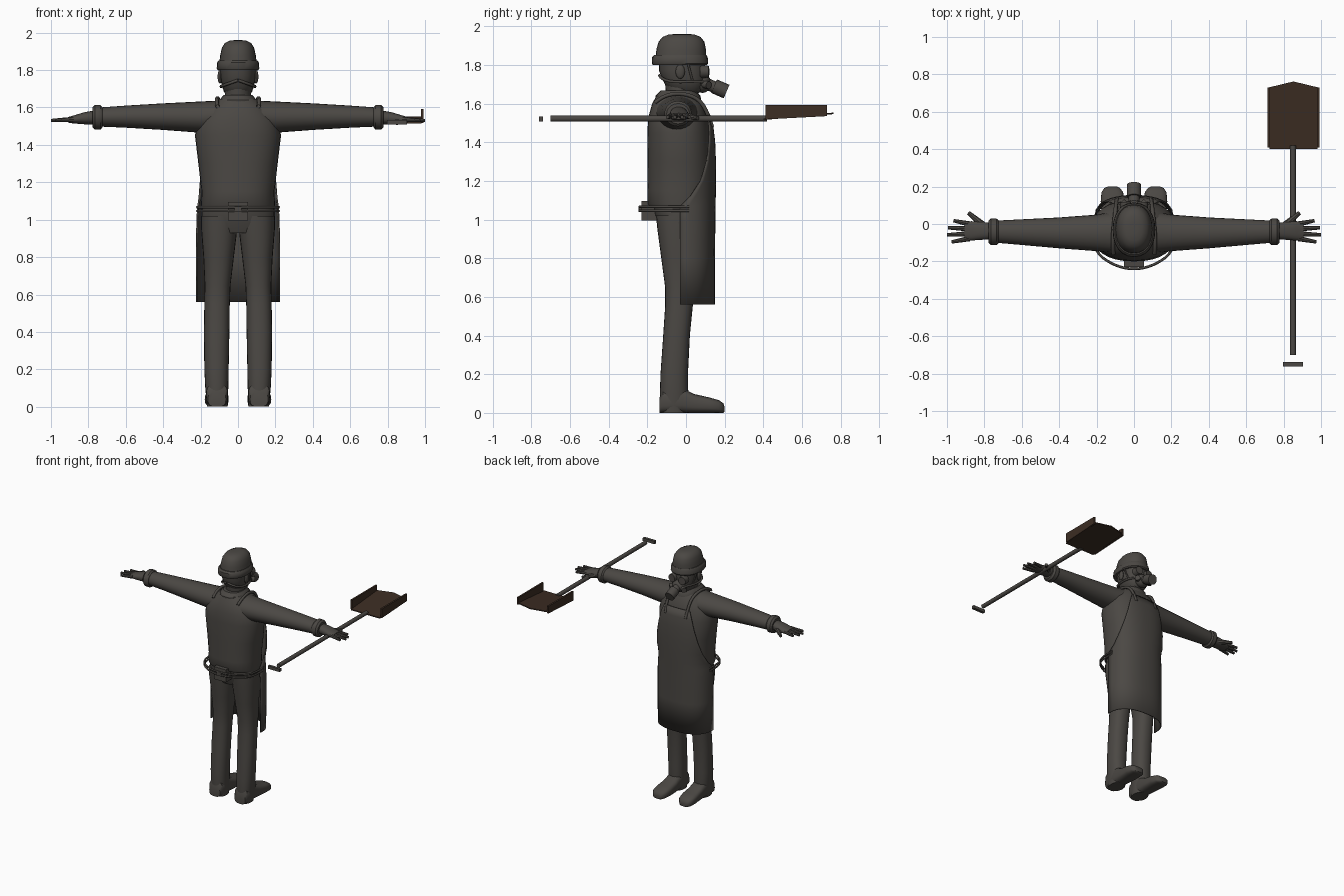
import bpy, bmesh, math
from mathutils import Vector

if "Cube" in bpy.data.objects:
    bpy.data.objects.remove(bpy.data.objects["Cube"])


def material(name, rgb):
    m = bpy.data.materials.new(name)
    m.diffuse_color = (*rgb, 1)
    m.use_nodes = True
    m.node_tree.nodes["Principled BSDF"].inputs["Base Color"].default_value = m.diffuse_color
    return m


CLOTH = material("dark_grey_cloth", (0.070, 0.064, 0.057))
BROWN = material("dark_brown_wood", (0.045, 0.026, 0.017))


def finish(name, bm, mat=CLOTH, angle=40):
    bmesh.ops.recalc_face_normals(bm, faces=bm.faces)
    me = bpy.data.meshes.new(name)
    bm.to_mesh(me)
    bm.free()
    me.materials.append(mat)
    ob = bpy.data.objects.new(name, me)
    bpy.context.collection.objects.link(ob)
    bpy.ops.object.select_all(action='DESELECT')
    bpy.context.view_layer.objects.active = ob
    ob.select_set(True)
    if angle:
        bpy.ops.object.shade_smooth_by_angle(angle=math.radians(angle))
    return ob


def loft(name, rings, axis='z', power=2.3, n=24, mat=CLOTH):
    """Rings: (station, low_a, high_a, low_b, high_b) across the axis."""
    bm = bmesh.new()
    loops = []
    for st, a0, a1, b0, b1 in rings:
        loop = []
        for i in range(n):
            t = math.tau * i / n
            c, s = math.cos(t), math.sin(t)
            a = (a0 + a1) / 2 + (a1 - a0) / 2 * math.copysign(abs(c) ** (2 / power), c)
            b = (b0 + b1) / 2 + (b1 - b0) / 2 * math.copysign(abs(s) ** (2 / power), s)
            co = {'x': (st, a, b), 'y': (a, st, b), 'z': (a, b, st)}[axis]
            loop.append(bm.verts.new(co))
        loops.append(loop)
    for p, q in zip(loops, loops[1:]):
        for i in range(n):
            bm.faces.new((p[i], p[(i + 1) % n], q[(i + 1) % n], q[i]))
    bm.faces.new(loops[0])
    bm.faces.new(loops[-1])
    return finish(name, bm, mat)


def rod(name, a, b, r1, r2=None, n=12, mat=CLOTH):
    a, b = Vector(a), Vector(b)
    bm = bmesh.new()
    bmesh.ops.create_cone(bm, cap_ends=True, segments=n, radius1=r1,
                          radius2=r1 if r2 is None else r2, depth=(b - a).length)
    rot = (b - a).to_track_quat('Z', 'Y')
    for v in bm.verts:
        v.co = rot @ v.co + (a + b) / 2
    return finish(name, bm, mat)


def ball(name, c, r):
    bm = bmesh.new()
    bmesh.ops.create_uvsphere(bm, u_segments=16, v_segments=10, radius=1)
    for v in bm.verts:
        v.co = Vector(c) + Vector(v.co[i] * r[i] for i in range(3))
    return finish(name, bm)


def box(name, c, size, mat=CLOTH):
    bm = bmesh.new()
    bmesh.ops.create_cube(bm, size=1)
    for v in bm.verts:
        v.co = Vector(c) + Vector(v.co[i] * size[i] for i in range(3))
    return finish(name, bm, mat, 0)


def strap(name, pts, r, cyclic=False):
    cu = bpy.data.curves.new(name, 'CURVE')
    cu.dimensions = '3D'
    cu.bevel_depth = r
    cu.bevel_resolution = 1
    cu.resolution_u = 4
    sp = cu.splines.new('NURBS')
    sp.points.add(len(pts) - 1)
    for p, co in zip(sp.points, pts):
        p.co = (*co, 1)
    sp.use_cyclic_u = cyclic
    sp.use_endpoint_u = True
    sp.order_u = 3
    cu.materials.append(CLOTH)
    ob = bpy.data.objects.new(name, cu)
    bpy.context.collection.objects.link(ob)


def grid_sheet(name, rows, cols, point, thick):
    bm = bmesh.new()
    vs = [[bm.verts.new(point(r, c / cols * 2 - 1)) for c in range(cols + 1)] for r in rows]
    for p, q in zip(vs, vs[1:]):
        for i in range(cols):
            bm.faces.new((p[i], p[i + 1], q[i + 1], q[i]))
    ob = finish(name, bm)
    mod = ob.modifiers.new("thickness", 'SOLIDIFY')
    mod.thickness = thick
    mod.offset = 0


# Jacket body and pelvis
loft("jacket", [(1.065, -.195, .195, -.19, .12), (1.08, -.198, .198, -.2, .13),
                (1.15, -.195, .195, -.2, .13), (1.3, -.212, .212, -.2, .135),
                (1.45, -.23, .23, -.2, .125), (1.53, -.215, .215, -.195, .11),
                (1.6, -.16, .16, -.175, .09), (1.645, -.1, .1, -.15, .055)], n=32)
loft("pelvis", [(.93, -.17, .17, -.13, .05), (.98, -.197, .197, -.15, .07),
                (1.04, -.197, .197, -.165, .1), (1.09, -.19, .19, -.17, .11)])

# Collar, neck, head
loft("collar", [(1.61, -.1, .1, -.16, .08), (1.64, -.1, .1, -.158, .075),
                (1.668, -.075, .075, -.13, .05)])
loft("neck", [(1.62, -.07, .07, -.1, .05), (1.72, -.07, .07, -.11, .05)], power=2)
loft("head", [(1.65, -.045, .045, -.05, .06), (1.67, -.068, .068, -.09, .085),
              (1.71, -.085, .085, -.115, .1), (1.77, -.094, .094, -.14, .1),
              (1.84, -.096, .096, -.14, .095)])

# Helmet dome and rolled rim
loft("helmet_dome", [(1.84, -.1, .1, -.158, .103), (1.88, -.095, .095, -.153, .103),
                     (1.92, -.086, .086, -.142, .095), (1.945, -.07, .07, -.12, .075),
                     (1.957, -.045, .045, -.09, .045), (1.96, -.02, .02, -.05, .01)], power=2.2)
loft("helmet_rim", [(1.8, -.108, .108, -.172, .108), (1.808, -.114, .114, -.177, .115),
                    (1.84, -.112, .112, -.175, .112), (1.852, -.103, .103, -.163, .105)], power=2.2)

# Breathing mask
ball("mask_cup", (0, .085, 1.705), (.055, .045, .05))
rod("mask_pipe", (0, .1, 1.705), (0, .16, 1.68), .03)
rod("mask_filter", (0, .145, 1.69), (0, .21, 1.662), .038, n=16)

for s, side in ((1, "right"), (-1, "left")):
    # Goggles, mask valves, ears, mask straps
    rod(f"goggle_{side}", (s * .042, .075, 1.765), (s * .046, .118, 1.765), .034, .03, 16)
    rod(f"mask_valve_{side}", (s * .035, .09, 1.7), (s * .065, .118, 1.695), .02)
    ball(f"ear_{side}", (s * .097, -.03, 1.765), (.012, .024, .037))
    strap(f"mask_strap_{side}", [(s * .04, .1, 1.71), (s * .088, .05, 1.715),
                                 (s * .094, -.06, 1.71), (s * .06, -.125, 1.725),
                                 (0, -.137, 1.745)], .008)
    strap(f"helmet_strap_{side}", [(s * .1, .01, 1.81), (s * .096, .03, 1.72), (s * .03, .055, 1.65)], .006)
    # Apron shoulder strap
    strap(f"shoulder_strap_{side}", [(s * .11, -.16, 1.605), (s * .115, -.12, 1.64), (s * .11, -.03, 1.655),
                                     (s * .1, .06, 1.63), (s * .095, .11, 1.56),
                                     (s * .09, .135, 1.48)], .011)

    # Sleeve and cuff
    loft(f"sleeve_{side}", [(s * .08, -.16, .07, 1.47, 1.638), (s * .2, -.145, .05, 1.465, 1.632),
                            (s * .4, -.13, .035, 1.48, 1.622), (s * .6, -.112, .025, 1.492, 1.61),
                            (s * .74, -.1, .018, 1.498, 1.6)], 'x', 2)
    loft(f"cuff_{side}", [(s * .725, -.104, .02, 1.493, 1.603), (s * .735, -.112, .029, 1.482, 1.613),
                          (s * .765, -.112, .029, 1.482, 1.613), (s * .778, -.1, .018, 1.495, 1.6)], 'x', 2)
    # Hand with four fingers and a thumb
    loft(f"hand_{side}", [(s * .76, -.08, .005, 1.51, 1.585), (s * .82, -.085, .012, 1.51, 1.575),
                          (s * .87, -.088, .015, 1.514, 1.56), (s * .905, -.085, .01, 1.518, 1.55)], 'x')
    for i, tip in enumerate((.975, 1.0, .995, .965)):
        y = -.078 + .026 * i
        rod(f"finger_{i + 1}_{side}", (s * .88, y, 1.536),
            (s * tip, y + (i - 1.5) * .012, 1.53), .0145, .009, 8)
    rod(f"thumb_{side}", (s * .81, -.005, 1.535), (s * .885, .06, 1.525), .02, .011, 8)

    # Trouser leg
    legs = [(.0, .055, .165, -.13, .0), (.1, .052, .175, -.135, .012), (.2, .05, .18, -.132, .01),
            (.4, .046, .182, -.118, .02), (.55, .044, .18, -.108, .035), (.65, .04, .178, -.108, .05),
            (.8, .022, .185, -.128, .06), (.95, .004, .197, -.148, .07), (1.02, .0, .197, -.155, .08)]
    loft(f"trouser_leg_{side}", [(z, *sorted((s * a, s * b)), c, d) for z, a, b, c, d in legs])
    # Boot
    boot = [(-.137, .065, .16, 0, .08), (-.12, .055, .17, 0, .12), (-.02, .055, .17, 0, .13),
            (.04, .052, .172, 0, .098), (.12, .05, .178, 0, .08), (.17, .058, .174, 0, .066),
            (.193, .075, .158, 0, .05), (.2, .09, .14, .005, .03)]
    loft(f"boot_{side}", [(y, *sorted((s * a, s * b)), c, d) for y, a, b, c, d in boot], 'y', 3)


# Wrapped apron with a bib that narrows upwards
def apron_point(row, u):
    z, w, rx, front = row
    t = u * w * math.pi / 2
    x = rx * math.copysign(abs(math.sin(t)) ** .85, t)
    return (x, -.03 + (front + .03) * max(0, math.cos(t)) ** .75, z)


grid_sheet("apron", [(.56, 1, .22, .145), (.8, 1, .22, .146), (1.0, 1, .219, .148),
                     (1.07, 1, .214, .149), (1.12, .88, .21, .15), (1.2, .68, .225, .151),
                     (1.3, .52, .235, .151), (1.4, .41, .24, .147), (1.48, .34, .24, .138),
                     (1.54, .28, .23, .122)], 20, apron_point, .008)

# Double waist band and back pouch
for k, z in enumerate((1.067, 1.046)):
    strap(f"waist_band_{k + 1}", [(-.215, .015, z), (-.222, -.06, z), (-.2, -.16, z), (-.1, -.225, z), (0, -.245, z),
                                  (.1, -.225, z), (.2, -.16, z), (.222, -.06, z), (.215, .015, z)], .007)
box("back_pouch", (0, -.185, 1.045), (.105, .09, .1))
box("pouch_flap", (0, -.235, 1.055), (.04, .022, .03))

# Shovel handle and grip
rod("shovel_handle", (.85, -.7, 1.522), (.85, .42, 1.522), .016)
box("shovel_grip", (.85, -.75, 1.52), (.105, .022, .024))

# Shovel blade: pointed floor and two side walls
bm = bmesh.new()
outline = [(.725, .4), (.98, .4), (.985, .73), (.8525, .762), (.72, .73)]
base = bm.faces.new([bm.verts.new((x, y, 1.515 + .03 * (y - .4) / .36)) for x, y in outline])
top = bmesh.ops.extrude_face_region(bm, geom=[base])
for v in top['geom']:
    if isinstance(v, bmesh.types.BMVert):
        v.co.z += .008
finish("shovel_floor", bm, BROWN, 0)
for x, side in ((.72, "left"), (.985, "right")):
    bm = bmesh.new()
    wall = bm.faces.new([bm.verts.new((x - .007, y, z)) for y, z in
                         ((.41, 1.518), (.73, 1.535), (.73, 1.592), (.41, 1.592))])
    out = bmesh.ops.extrude_face_region(bm, geom=[wall])
    for v in out['geom']:
        if isinstance(v, bmesh.types.BMVert):
            v.co.x += .014
    finish(f"shovel_wall_{side}", bm, BROWN, 0)
